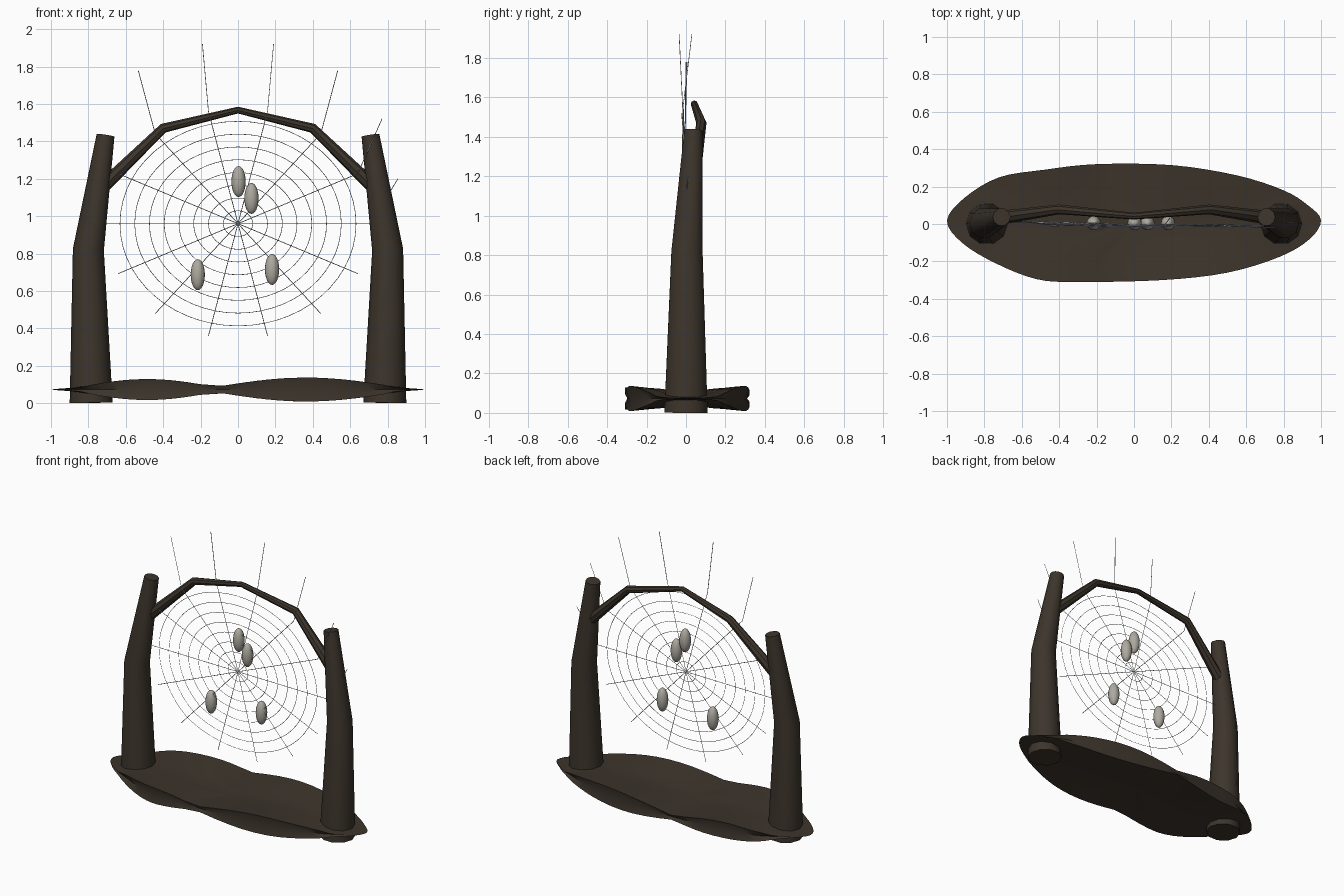
import bpy, bmesh, math, random
from math import sin, cos, pi
from mathutils import Vector

random.seed(4)
if "Cube" in bpy.data.objects:
    bpy.data.objects.remove(bpy.data.objects["Cube"])


def material(name, rgb):
    m = bpy.data.materials.new(name)
    m.use_nodes = True
    m.diffuse_color = (*rgb, 1)
    m.node_tree.nodes["Principled BSDF"].inputs["Base Color"].default_value = (*rgb, 1)
    return m


bark = material("dark_bark", (0.046, 0.035, 0.025))
silk = material("pale_silk", (0.58, 0.6, 0.62))
cocoon = material("cocoon_grey", (0.42, 0.4, 0.35))


def smooth(ob, angle=40):
    bpy.ops.object.select_all(action="DESELECT")
    ob.select_set(True)
    bpy.context.view_layer.objects.active = ob
    bpy.ops.object.shade_smooth_by_angle(angle=math.radians(angle))


def tubes(name, paths, mat, bevel, resolution, radii=None, closed=False):
    """Sweep a round section along straight-segment paths and make it a mesh."""
    cu = bpy.data.curves.new(name, "CURVE")
    cu.dimensions = "3D"
    cu.bevel_depth = bevel
    cu.bevel_resolution = resolution
    cu.use_fill_caps = True
    for path in paths:
        sp = cu.splines.new("POLY")
        sp.points.add(len(path) - 1)
        sp.use_cyclic_u = closed
        for i, co in enumerate(path):
            sp.points[i].co = (*co, 1)
            sp.points[i].radius = radii[i] if radii else 1
    ob = bpy.data.objects.new(name, cu)
    bpy.context.collection.objects.link(ob)
    cu.materials.append(mat)
    bpy.ops.object.select_all(action="DESELECT")
    ob.select_set(True)
    bpy.context.view_layer.objects.active = ob
    bpy.ops.object.convert(target="MESH")
    smooth(bpy.context.object)
    return bpy.context.object


# Ground: oval slab whose rim swells and pinches
outline = [(1, 0.02), (0.93, 0.1), (0.8, 0.18), (0.55, 0.26), (0.2, 0.315), (-0.2, 0.32),
           (-0.48, 0.29), (-0.72, 0.25), (-0.9, 0.145), (-1, 0.02), (-0.92, -0.1),
           (-0.74, -0.21), (-0.52, -0.295), (-0.3, -0.31), (0.15, -0.3), (0.5, -0.26),
           (0.78, -0.175), (0.94, -0.08)]


def spline_loop(pts, steps):
    out, n = [], len(pts)
    for i in range(n):
        a, b, c, d = (Vector(pts[(i + k) % n]) for k in (-1, 0, 1, 2))
        for s in range(steps):
            t = s / steps
            out.append(0.5 * (2 * b + (c - a) * t + (2 * a - 5 * b + 4 * c - d) * t ** 2
                              + (3 * b - a - 3 * c + d) * t ** 3))
    return out


def swell(x, f):
    """Half thickness at x, at the fraction f from centre to rim."""
    if x < -0.12:
        a = 0.014 + 0.042 * max(0, sin(pi * (x + 0.85) / 0.73))
    else:
        a = 0.014 + 0.05 * max(0, sin(pi * (x + 0.12) / 0.97))
    return a * (0.45 + 0.55 * f) * min(1, 0.15 + 5 * max(0, 0.95 - abs(x)))


def add_ground():
    bm = bmesh.new()
    rim = spline_loop(outline, 4)
    rings = []
    for side in (1, -1):
        for f in (0.15, 0.4, 0.65, 0.85, 1):
            rings.append([bm.verts.new((p.x * f, p.y * f, 0.073 + side * swell(p.x * f, f)))
                          for p in rim])
    notch = [bm.verts.new((p.x * 0.97, p.y * 0.96, 0.073)) for p in rim]
    order = rings[:5] + [notch] + rings[:4:-1]
    n = len(rim)
    for a, b in zip(order, order[1:]):
        for i in range(n):
            j = (i + 1) % n
            bm.faces.new((a[i], b[i], b[j], a[j]))
    bm.faces.new(order[0])
    bm.faces.new(order[-1])
    bmesh.ops.recalc_face_normals(bm, faces=bm.faces)
    me = bpy.data.meshes.new("ground")
    bm.to_mesh(me)
    bm.free()
    me.materials.append(bark)
    ob = bpy.data.objects.new("ground", me)
    bpy.context.collection.objects.link(ob)
    smooth(ob)


add_ground()

# Two leaning trunks
for side, label in ((-1, "right"), (1, "left")):
    tubes(label + "_trunk",
          [[(side * 0.785, 0, 0.002), (side * 0.8, 0.005, 0.82), (side * 0.708, 0.037, 1.433)]],
          bark, 1, 3, radii=(0.115, 0.083, 0.048))

# Arched branch joining the trunks
half = [(0.74, 0.03, 1.14), (0.4, 0.078, 1.47), (0, 0.042, 1.567)]
arch = [(-x, y, z) for x, y, z in half] + half[1::-1]
tubes("arched_branch", [arch], bark, 1, 2, radii=(0.038, 0.026, 0.018, 0.026, 0.038))

# Web: spokes, rings and loose upper threads
SPOKES, HUB = 14, 0.96
sag = [random.uniform(-0.02, 0.02) for _ in range(SPOKES)]


def web_point(turn, f):
    k = turn * SPOKES
    i, t = int(k) % SPOKES, k % 1
    y = sag[i] * (1 - t) + sag[(i + 1) % SPOKES] * t
    a = 2 * pi * turn
    return (0.71 * f * cos(a), y * f, HUB + 0.615 * f * sin(a))


tubes("web_spokes", [[(0, 0, HUB), web_point(k / SPOKES, 1)] for k in range(SPOKES)],
      silk, 0.002, 0)
tubes("web_rings", [[web_point(s / 56, r / 9) for s in range(56)] for r in range(1, 9)],
      silk, 0.0016, 0, closed=True)
loose = []
for k, y in enumerate((0.01, -0.02, 0, 0.03, -0.035, 0.005)):
    a = 2 * pi * k / SPOKES
    loose.append([web_point(k / SPOKES, 1), (0.855 * cos(a), y, 1.2 + 0.74 * sin(a))])
tubes("loose_threads", loose, silk, 0.002, 0)

# Wrapped cocoons hanging in the web
for i, (x, z) in enumerate(((0.003, 1.185), (0.072, 1.095), (-0.215, 0.687), (0.182, 0.715))):
    bpy.ops.mesh.primitive_uv_sphere_add(segments=16, ring_count=12, radius=1,
                                         location=(x, 0.005, z))
    ob = bpy.context.object
    ob.name = "cocoon_%d" % (i + 1)
    ob.scale = (0.038, 0.038, 0.083)
    ob.data.materials.append(cocoon)
    smooth(ob, 60)
